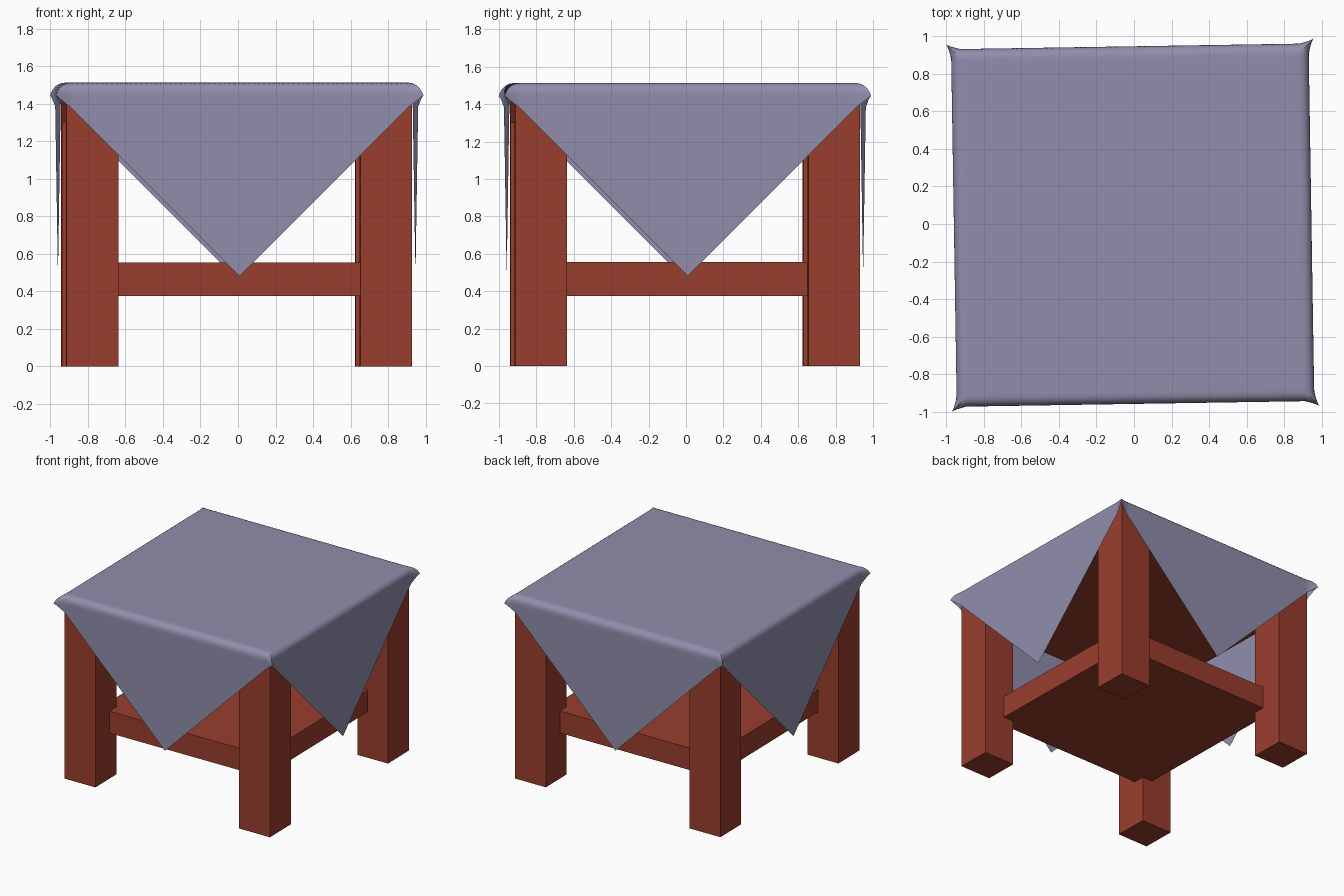
import bpy, bmesh, math
from mathutils import Matrix

if "Cube" in bpy.data.objects:
    bpy.data.objects.remove(bpy.data.objects["Cube"])

# The whole table is turned slightly about z
FRAME = Matrix.Translation((-0.007, -0.006, 0)) @ Matrix.Rotation(0.016, 4, 'Z')


def material(name, rgb):
    m = bpy.data.materials.new(name)
    m.diffuse_color = (*rgb, 1)
    m.use_nodes = True
    m.node_tree.nodes["Principled BSDF"].inputs["Base Color"].default_value = m.diffuse_color
    return m


WOOD = material("red_wood", (0.32, 0.047, 0.027))
CLOTH = material("lavender_cloth", (0.28, 0.27, 0.41))


def finish(name, bm, mat):
    mesh = bpy.data.meshes.new(name)
    bm.to_mesh(mesh)
    bm.free()
    mesh.materials.append(mat)
    ob = bpy.data.objects.new(name, mesh)
    bpy.context.collection.objects.link(ob)
    ob.matrix_world = FRAME
    return ob


def box(name, cx, cy, half, z0, z1):
    bm = bmesh.new()
    bmesh.ops.create_cube(bm, size=1)
    bmesh.ops.scale(bm, vec=(2 * half, 2 * half, z1 - z0), verts=bm.verts)
    bmesh.ops.translate(bm, vec=(cx, cy, (z0 + z1) / 2), verts=bm.verts)
    return finish(name, bm, WOOD)


# Legs, shelf and table top
for yn, sy in (("front", -1), ("back", 1)):
    for xn, sx in (("left", -1), ("right", 1)):
        box(f"{yn}_{xn}_leg", sx * 0.783, sy * 0.783, 0.138, 0, 1.31)
box("lower_shelf", 0, 0, 0.737, 0.375, 0.555)
box("table_top", 0, 0, 0.921, 1.30, 1.485)

# Tablecloth: a square sheet laid diagonally, bent down over each edge
TOP, R, FLAT, REACH = 1.512, 0.05, 0.903, 1.963


def bend(v):
    s = abs(v) - FLAT
    if s <= 0:
        return v, 0, 0
    quarter = R * math.pi / 2
    if s < quarter:
        out, drop = R * math.sin(s / R), R * (1 - math.cos(s / R))
    else:
        out, drop = R, R + s - quarter
    return math.copysign(FLAT + out, v), drop, s


bm = bmesh.new()
bmesh.ops.create_grid(bm, x_segments=150, y_segments=150, size=REACH / math.sqrt(2))
bmesh.ops.rotate(bm, verts=bm.verts, matrix=Matrix.Rotation(math.pi / 4, 3, 'Z'))
for v in bm.verts:
    x, dx, sx = bend(v.co.x)
    y, dy, sy = bend(v.co.y)
    # small flared ears where the cloth wraps a corner
    ear = 0.35 * min(sx, sy)
    v.co = (x + math.copysign(ear, x), y + math.copysign(ear, y),
            TOP - math.hypot(dx, dy))
cloth = finish("tablecloth", bm, CLOTH)
bpy.context.view_layer.objects.active = cloth
cloth.select_set(True)
bpy.ops.object.shade_smooth_by_angle(angle=math.radians(40))
